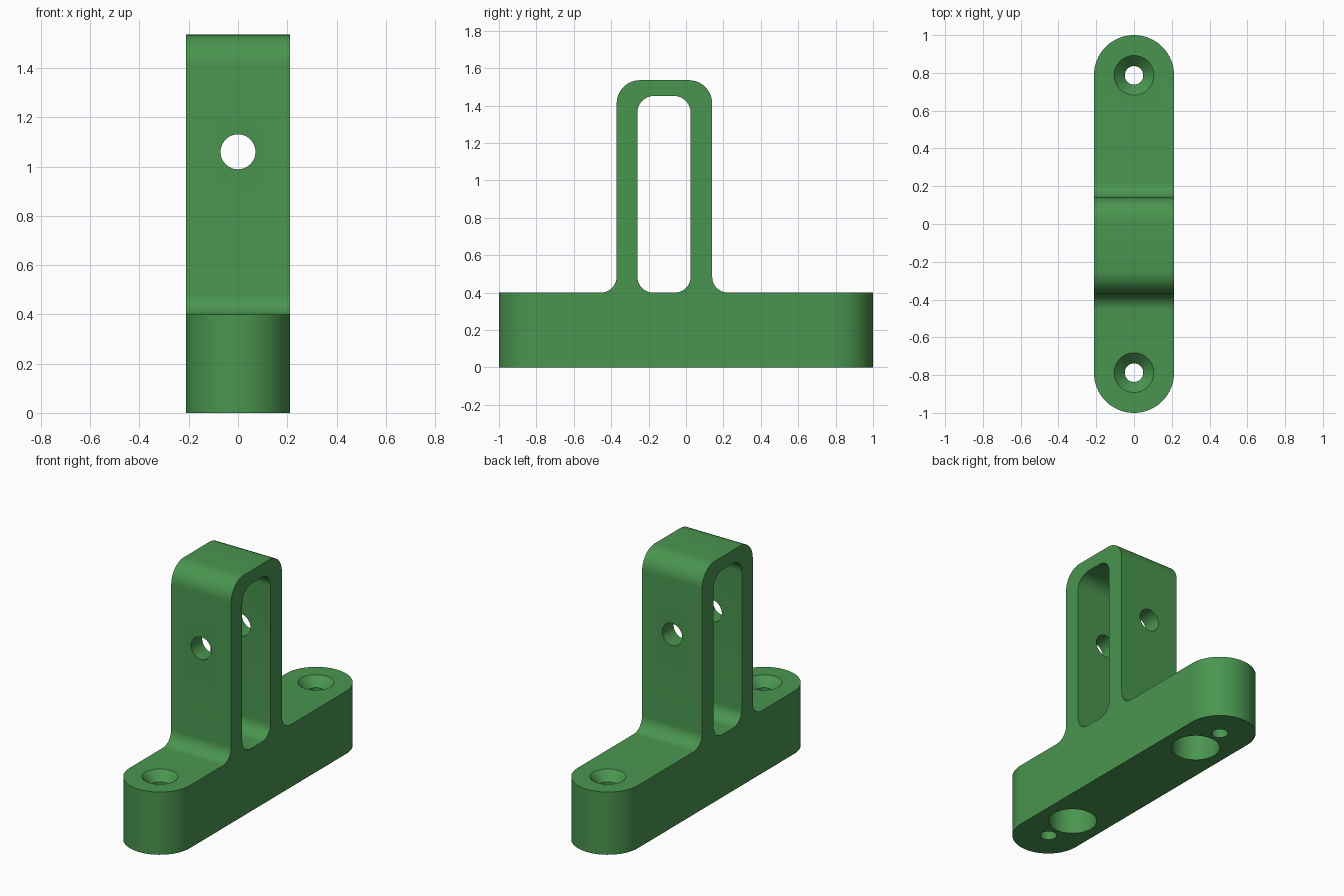
import bpy, bmesh, math
from mathutils import Matrix, Vector

if "Cube" in bpy.data.objects:
    bpy.data.objects.remove(bpy.data.objects["Cube"])

HW = 0.212          # half width of the bracket
END = 1 - HW        # centre of the rounded ends

green = bpy.data.materials.new("green")
green.diffuse_color = (0.068, 0.30, 0.078, 1)
green.use_nodes = True
green.node_tree.nodes["Principled BSDF"].inputs["Base Color"].default_value = green.diffuse_color


def rounded(points, steps=10):
    """Round each (u, v, radius) corner of a closed outline."""
    out = []
    for i, (u, v, r) in enumerate(points):
        p = Vector((u, v))
        if r == 0:
            out.append(p)
            continue
        a = (Vector(points[i - 1][:2]) - p).normalized()
        b = (Vector(points[(i + 1) % len(points)][:2]) - p).normalized()
        c = p + (a + b) * r                      # right-angled corners
        for k in range(steps + 1):
            t = k / steps * math.pi / 2
            out.append(c - b * r * math.cos(t) - a * r * math.sin(t))
    return out


def finish(name, bm):
    bmesh.ops.recalc_face_normals(bm, faces=bm.faces)
    me = bpy.data.meshes.new(name)
    bm.to_mesh(me)
    bm.free()
    me.materials.append(green)
    ob = bpy.data.objects.new(name, me)
    bpy.context.collection.objects.link(ob)
    return ob


def prism(name, outline, place, start, end):
    """Extrude a 2D outline; place(u, v, w) maps it into space."""
    bm = bmesh.new()
    face = bm.faces.new([bm.verts.new(place(p[0], p[1], start)) for p in outline])
    ext = bmesh.ops.extrude_face_region(bm, geom=[face])["geom"]
    move = Vector(place(0, 0, end)) - Vector(place(0, 0, start))
    bmesh.ops.translate(bm, vec=move, verts=[g for g in ext if isinstance(g, bmesh.types.BMVert)])
    return finish(name, bm)


def cone(name, r1, r2, depth, matrix):
    bm = bmesh.new()
    bmesh.ops.create_cone(bm, cap_ends=True, segments=48, radius1=r1, radius2=r2,
                          depth=depth, matrix=matrix)
    return finish(name, bm)


def side(u, v, w):
    return (w, u, v)


def plan(u, v, w):
    return (u, v, w)


# Bracket body: stadium footprint trimmed by the side profile
stadium = []
for sign in (1, -1):
    for k in range(33):
        t = math.pi * k / 32
        stadium.append((sign * HW * math.cos(t), sign * (END + HW * math.sin(t))))
bracket = prism("bracket", stadium, plan, -0.1, 1.7)

profile = rounded([(-1.2, 0, 0), (1.2, 0, 0), (1.2, 0.4, 0), (0.14, 0.4, 0.085),
                   (0.14, 1.536, 0.125), (-0.371, 1.536, 0.125),
                   (-0.371, 0.4, 0.085), (-1.2, 0.4, 0)])
trim = prism("side_profile", profile, side, -0.5, 0.5)
cutters = [("INTERSECT", trim)]

# Window through the upright
window = rounded([(-0.26, 0.4, 0.085), (0.025, 0.4, 0.085),
                  (0.025, 1.452, 0.09), (-0.26, 1.452, 0.09)])
cutters.append(("DIFFERENCE", prism("window_cutter", window, side, -0.5, 0.5)))

# Cross hole through both upright walls
cutters.append(("DIFFERENCE", cone("cross_hole", 0.071, 0.071, 1.2,
                Matrix.Translation((0, -0.1, 1.06)) @ Matrix.Rotation(math.pi / 2, 4, "X"))))

# Countersunk screw holes and blind pockets underneath
for s in (1, -1):
    y = s * 0.787
    cutters += [
        ("DIFFERENCE", cone("screw_hole", 0.049, 0.049, 1, Matrix.Translation((0, y, 0.2)))),
        ("DIFFERENCE", cone("countersink", 0.045, 0.125, 0.08, Matrix.Translation((0, y, 0.38)))),
        ("DIFFERENCE", cone("blind_pocket", 0.143, 0.143, 0.4,
                            Matrix.Translation((0, s * 0.566, 0.1)))),
    ]

# Apply the cuts, then drop the helpers
bpy.context.view_layer.objects.active = bracket
bracket.select_set(True)
for op, cutter in cutters:
    mod = bracket.modifiers.new(cutter.name, "BOOLEAN")
    mod.operation, mod.object, mod.solver = op, cutter, "EXACT"
    bpy.ops.object.modifier_apply(modifier=mod.name)
    bpy.data.objects.remove(cutter)

bpy.ops.object.shade_smooth_by_angle(angle=math.radians(30))
